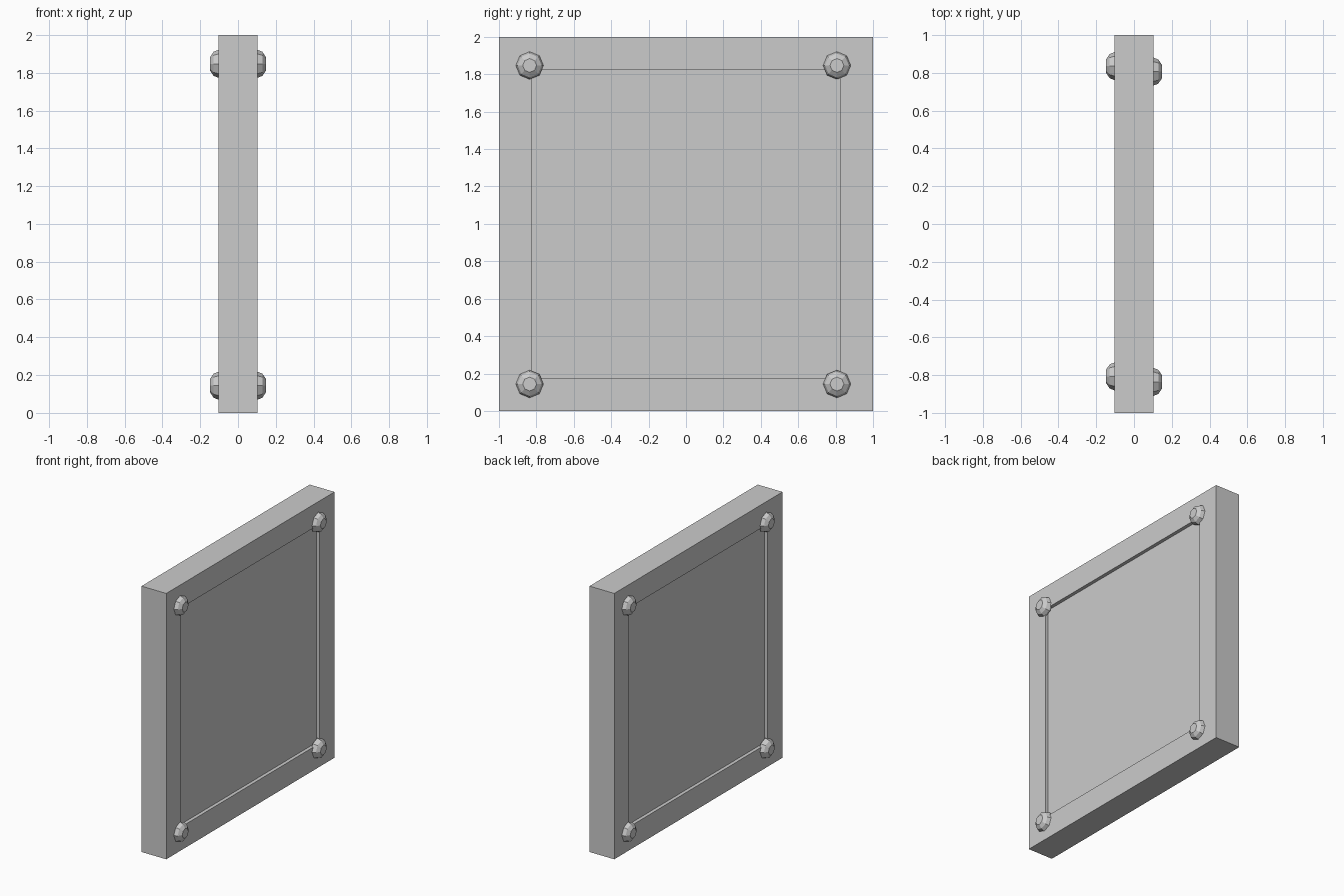
import bpy, bmesh, math
from mathutils import Matrix, Vector

if "Cube" in bpy.data.objects:
    bpy.data.objects.remove(bpy.data.objects["Cube"])

HALF_T = 0.103      # half thickness of the plate
BORDER = 0.249      # frame width around the recessed panel
RECESS = 0.026      # panel depth


def make_object(name, bm):
    bmesh.ops.recalc_face_normals(bm, faces=bm.faces)
    mesh = bpy.data.meshes.new(name)
    bm.to_mesh(mesh)
    bm.free()
    obj = bpy.data.objects.new(name, mesh)
    bpy.context.collection.objects.link(obj)
    return obj


# Square plate with a recessed panel on both broad sides
bm = bmesh.new()
bmesh.ops.create_cube(bm, size=1, matrix=Matrix.Translation((0, 0, 1)) @
                      Matrix.Diagonal((2 * HALF_T, 2, 2, 1)))
bm.normal_update()
for face in [f for f in bm.faces if abs(f.normal.x) > 0.9]:
    normal = face.normal.copy()
    bmesh.ops.inset_region(bm, faces=[face], thickness=BORDER)
    edges = list(face.edges)
    result = bmesh.ops.extrude_discrete_faces(bm, faces=[face])
    bmesh.ops.translate(bm, verts=result["faces"][0].verts, vec=-normal * RECESS)
make_object("framed_plate", bm)


# Eight-sided domed bolt head, pointing along +x or -x
def bolt(name, side, y, z):
    profile = [(HALF_T - 0.01, 0.074), (HALF_T, 0.074),
               (HALF_T + 0.0255, 0.064), (HALF_T + 0.044, 0.037)]
    bm = bmesh.new()
    rings = []
    for x, r in profile:
        rings.append([bm.verts.new((side * x,
                                    y + r * math.cos(i * math.pi / 4),
                                    z + r * math.sin(i * math.pi / 4)))
                      for i in range(8)])
    for a, b in zip(rings, rings[1:]):
        for i in range(8):
            j = (i + 1) % 8
            bm.faces.new((a[i], a[j], b[j], b[i]))
    bm.faces.new(rings[0])
    bm.faces.new(rings[-1])
    make_object(name, bm)


# Four bolts per side; the back set is the front set turned half round
for side, label in ((1, "right"), (-1, "left")):
    for y in (-0.836, 0.807):
        for z, level in ((0.144, "lower"), (1.847, "upper")):
            end = "front" if side * y < 0 else "back"
            bolt(f"bolt_{label}_{level}_{end}", side, side * y, z)
